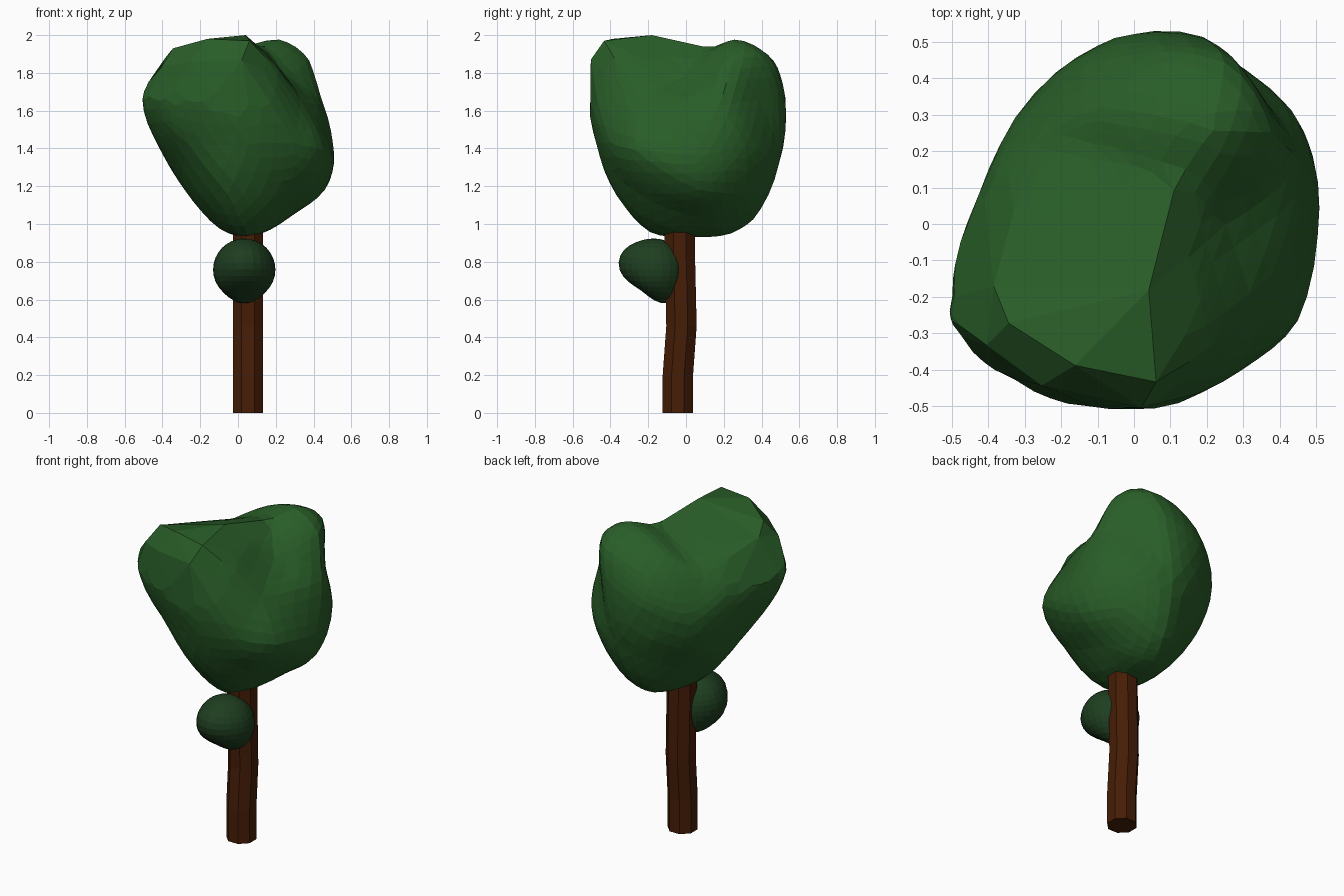
import bpy, bmesh, math
from mathutils import Vector

if "Cube" in bpy.data.objects:
    bpy.data.objects.remove(bpy.data.objects["Cube"])


def material(name, color):
    m = bpy.data.materials.new(name)
    m.diffuse_color = (*color, 1)
    m.use_nodes = True
    m.node_tree.nodes["Principled BSDF"].inputs["Base Color"].default_value = m.diffuse_color
    return m


def finish(bm, name, mat):
    bmesh.ops.recalc_face_normals(bm, faces=bm.faces[:])
    me = bpy.data.meshes.new(name)
    bm.to_mesh(me)
    bm.free()
    me.materials.append(mat)
    ob = bpy.data.objects.new(name, me)
    bpy.context.collection.objects.link(ob)
    return ob


leaf = material("leaf green", (0.022, 0.110, 0.021))
bush = material("dark leaf green", (0.013, 0.048, 0.014))
bark = material("bark brown", (0.061, 0.0125, 0.002))

# Trunk: eight-sided tube with a slight bend
bm = bmesh.new()
rings = []
for y, z in [(-0.043, 0), (-0.043, 0.2), (-0.024, 0.46), (-0.033, 0.85), (-0.035, 1.1)]:
    rings.append([bm.verts.new((0.053 + 0.087 * math.cos((i + .5) * math.pi / 4),
                                y + 0.087 * math.sin((i + .5) * math.pi / 4), z))
                  for i in range(8)])
for a, b in zip(rings, rings[1:]):
    for i in range(8):
        j = (i + 1) % 8
        bm.faces.new((a[i], a[j], b[j], b[i]))
bm.faces.new(rings[0])
bm.faces.new(rings[-1])
finish(bm, "trunk", bark)

# Small side clump: ball with a flattened lower front and a drooping tip
bm = bmesh.new()
bmesh.ops.create_uvsphere(bm, u_segments=24, v_segments=16, radius=1)
lumps = [(Vector((0, -.57, -.82)), -.035, 4), (Vector((0, .5, -.87)), .030, 6),
         (Vector((0, -.94, .34)), .030, 5)]
for v in bm.verts:
    d = v.co.normalized()
    r = 0.165 + sum(a * max(0, d.dot(n)) ** k for n, a, k in lumps)
    v.co = Vector((0.033, -0.168, 0.758)) + d * r
finish(bm, "side_clump", bush)

# Crown: lumpy control hull around a centre, rounded by subdivision
centre = Vector((0, 0, 1.48))
points = [
    (0.04, 0, .925), (0.04, -.2, .945), (0.06, .25, .94),
    (-.15, 0, 1.01), (.28, .08, 1.04), (.08, .36, 1.01),
    (-.3, 0, 1.2), (-.05, -.38, 1.16), (.28, -.27, 1.17), (.46, .08, 1.17),
    (.34, .3, 1.16), (-.15, .32, 1.2), (-.3, .2, 1.28),
    (-.41, -.15, 1.4), (-.26, -.38, 1.42), (.06, -.475, 1.42), (.3, -.4, 1.42),
    (.45, -.28, 1.4), (.51, .05, 1.35), (.43, .32, 1.42), (.13, .5, 1.31),
    (-.28, .36, 1.5), (-.42, .03, 1.47),
    (-.51, -.22, 1.66), (-.49, -.3, 1.68), (-.34, -.43, 1.68), (-.1, -.515, 1.66),
    (.33, -.25, 1.65), (.46, .18, 1.62), (.31, .38, 1.66), (.21, .505, 1.74),
    (-.06, .51, 1.62), (-.41, .1, 1.68),
    (-.38, -.17, 1.88), (-.4, -.33, 1.83), (-.25, -.44, 1.86), (.02, -.5, 1.87),
    (.25, 0, 1.77), (.38, .25, 1.88), (.26, .45, 1.88), (-.08, .45, 1.77),
    (-.28, .22, 1.75),
    (-.34, -.27, 1.93), (-.16, -.385, 1.98), (.06, -.43, 1.97), (.04, -.18, 2),
    (.13, .12, 1.935), (-.12, .2, 1.85), (.22, .26, 1.99), (-.1, .32, 1.87),
]
bm = bmesh.new()
pairs = []
for p in points:
    d = (Vector(p) - centre).normalized()
    pairs.append((bm.verts.new(d), Vector((p[0] * 1.012, p[1] * 1.008, p[2]))))
bmesh.ops.convex_hull(bm, input=bm.verts[:])
for v, p in pairs:
    v.co = p
bm.normal_update()


# The front left of the top stays in broad flat facets
def rounded(c):
    return not (c.z > 1.75 and c.y < 0 and c.x < 0.1)


for strength in (0.8, 0.5):
    edges = [e for e in bm.edges if rounded((e.verts[0].co + e.verts[1].co) / 2)]
    bmesh.ops.subdivide_edges(bm, edges=edges, cuts=1, smooth=strength,
                              smooth_falloff='LINEAR', use_grid_fill=True)
    bm.normal_update()
for _ in range(2):
    bmesh.ops.smooth_vert(bm, verts=[v for v in bm.verts if rounded(v.co)], factor=0.4,
                          use_axis_x=True, use_axis_y=True, use_axis_z=True)
finish(bm, "crown", leaf)
